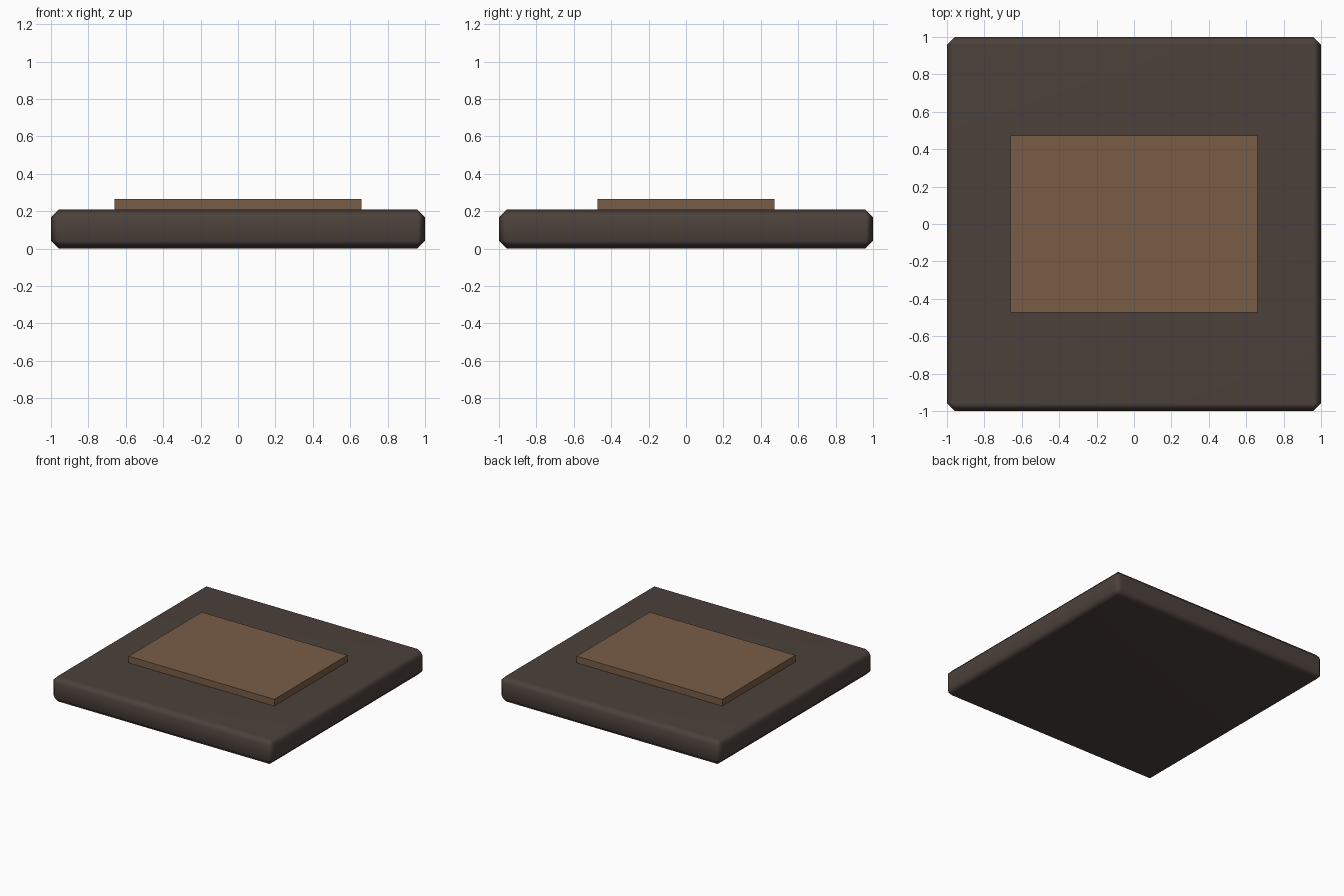
import bpy
import math

default = bpy.data.objects.get("Cube")
if default:
    bpy.data.objects.remove(default, do_unlink=True)


def make_material(name, rgb):
    mat = bpy.data.materials.new(name)
    mat.use_nodes = True
    color = (*rgb, 1.0)
    mat.diffuse_color = color
    mat.node_tree.nodes["Principled BSDF"].inputs["Base Color"].default_value = color
    return mat


def make_box(name, size, bottom, mat):
    bpy.ops.mesh.primitive_cube_add(size=1, location=(0, 0, bottom + size[2] / 2))
    obj = bpy.context.object
    obj.name = name
    obj.scale = size
    bpy.ops.object.transform_apply(location=False, rotation=False, scale=True)
    obj.data.materials.append(mat)
    return obj


dark_brown = make_material("dark brown", (0.072, 0.053, 0.044))
tan_brown = make_material("tan brown", (0.191, 0.109, 0.061))

# Base slab with softly shaded chamfered edges
slab = make_box("base_slab", (2.0, 2.0, 0.21), 0.0, dark_brown)
bevel = slab.modifiers.new("Chamfer", "BEVEL")
bevel.width = 0.042
bevel.segments = 1
bpy.ops.object.modifier_apply(modifier=bevel.name)
bpy.ops.object.shade_smooth_by_angle(angle=math.radians(60))
slab.modifiers.new("Flat Faces", "WEIGHTED_NORMAL").keep_sharp = True

# Raised rectangular panel, sunk slightly into the slab
make_box("top_panel", (1.32, 0.945, 0.105), 0.16, tan_brown)
